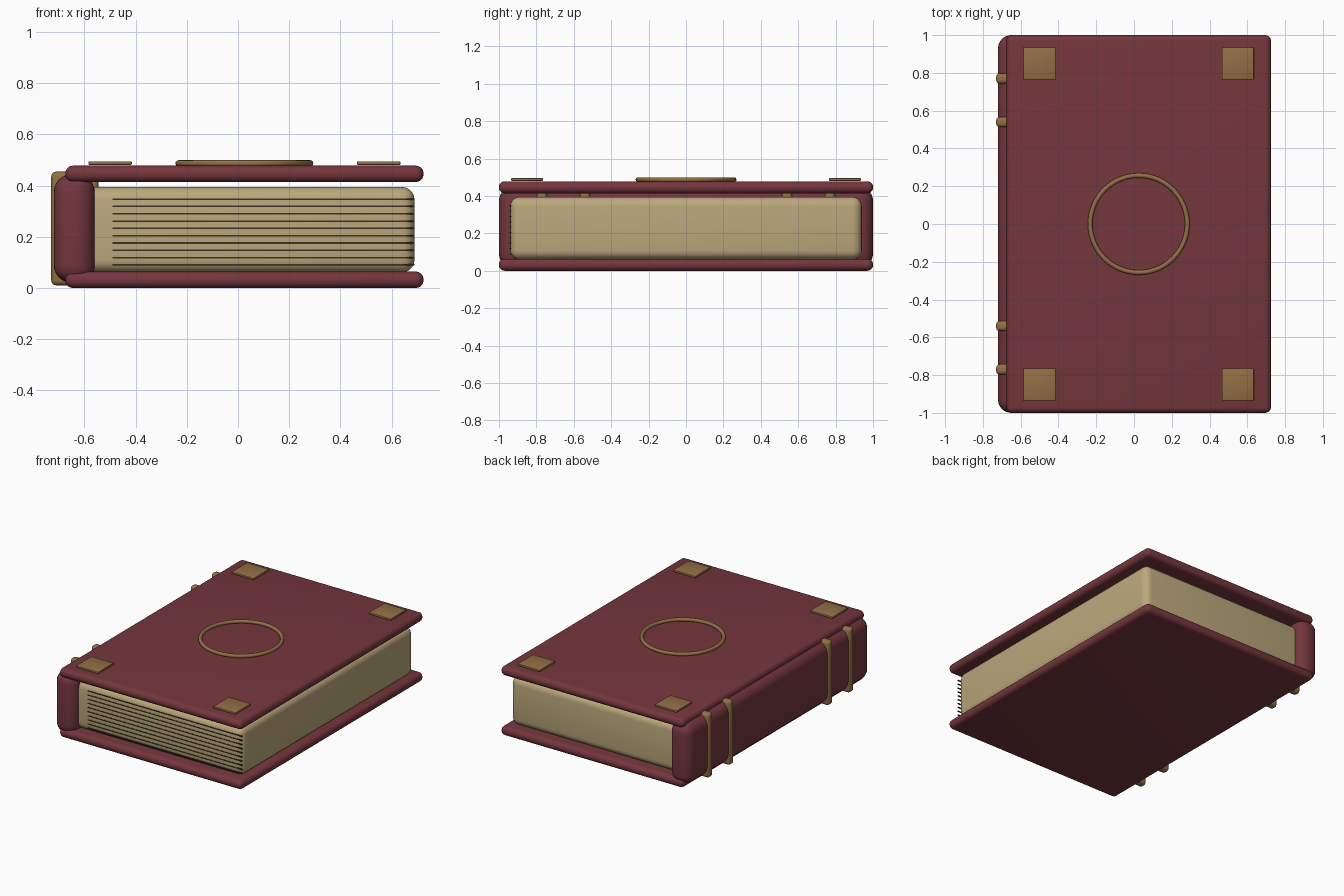
import bpy, math

if "Cube" in bpy.data.objects:
    bpy.data.objects.remove(bpy.data.objects["Cube"])


def material(name, rgb):
    m = bpy.data.materials.new(name)
    m.diffuse_color = (*rgb, 1)
    m.use_nodes = True
    m.node_tree.nodes["Principled BSDF"].inputs["Base Color"].default_value = m.diffuse_color
    return m


LEATHER = material("dark red leather", (0.175, 0.037, 0.046))
BRASS = material("aged brass", (0.29, 0.16, 0.06))
PAPER = material("cream paper", (0.50, 0.39, 0.20))
LINE = material("page gap brown", (0.045, 0.03, 0.018))


def finish(ob, name, mat):
    ob.name = name
    ob.data.materials.append(mat)
    bpy.ops.object.shade_smooth_by_angle(angle=math.radians(35))
    return ob


def box(name, lo, hi, mat, bevel=0.0, segments=5):
    """Rounded box between two opposite corners."""
    bpy.ops.mesh.primitive_cube_add(
        size=1, location=[(a + b) / 2 for a, b in zip(lo, hi)])
    ob = bpy.context.object
    ob.scale = [b - a for a, b in zip(lo, hi)]
    bpy.ops.object.transform_apply(location=False, rotation=False, scale=True)
    if bevel:
        mod = ob.modifiers.new("rounding", "BEVEL")
        mod.width = bevel
        mod.segments = segments
        bpy.ops.object.modifier_apply(modifier=mod.name)
    return finish(ob, name, mat)


# Covers
box("bottom_cover", (-0.675, -1, 0), (0.725, 1, 0.064), LEATHER, 0.03)
box("top_cover", (-0.675, -1, 0.414), (0.725, 1, 0.478), LEATHER, 0.03)

# Rounded spine
box("spine", (-0.72, -1, 0.02), (-0.56, 1, 0.445), LEATHER, 0.07, 6)

# Page block, with dark gaps along the front edge
box("page_block", (-0.63, -0.94, 0.06), (0.69, 0.94, 0.395), PAPER, 0.05)
for i in range(10):
    z = 0.09 + i * 0.0286
    box(f"page_line_{i + 1}", (-0.49, -0.943, z - 0.003),
        (0.69, -0.935, z + 0.003), LINE)

# Raised bands around the spine
for i, y in enumerate((-0.77, -0.54, 0.54, 0.77)):
    box(f"spine_band_{i + 1}", (-0.73, y - 0.0275, 0.01),
        (-0.545, y + 0.0275, 0.455), BRASS, 0.02, 4)

# Corner plates on the top cover
for x, side in ((-0.5, "left"), (0.55, "right")):
    for y, end in ((-0.85, "front"), (0.85, "back")):
        box(f"corner_plate_{end}_{side}", (x - 0.085, y - 0.085, 0.481),
            (x + 0.085, y + 0.085, 0.495), BRASS, 0.004, 2)

# Ring ornament
bpy.ops.mesh.primitive_torus_add(
    location=(0.025, 0, 0.487), major_radius=0.257, minor_radius=0.0125,
    major_segments=64, minor_segments=12)
finish(bpy.context.object, "cover_ring", BRASS)
